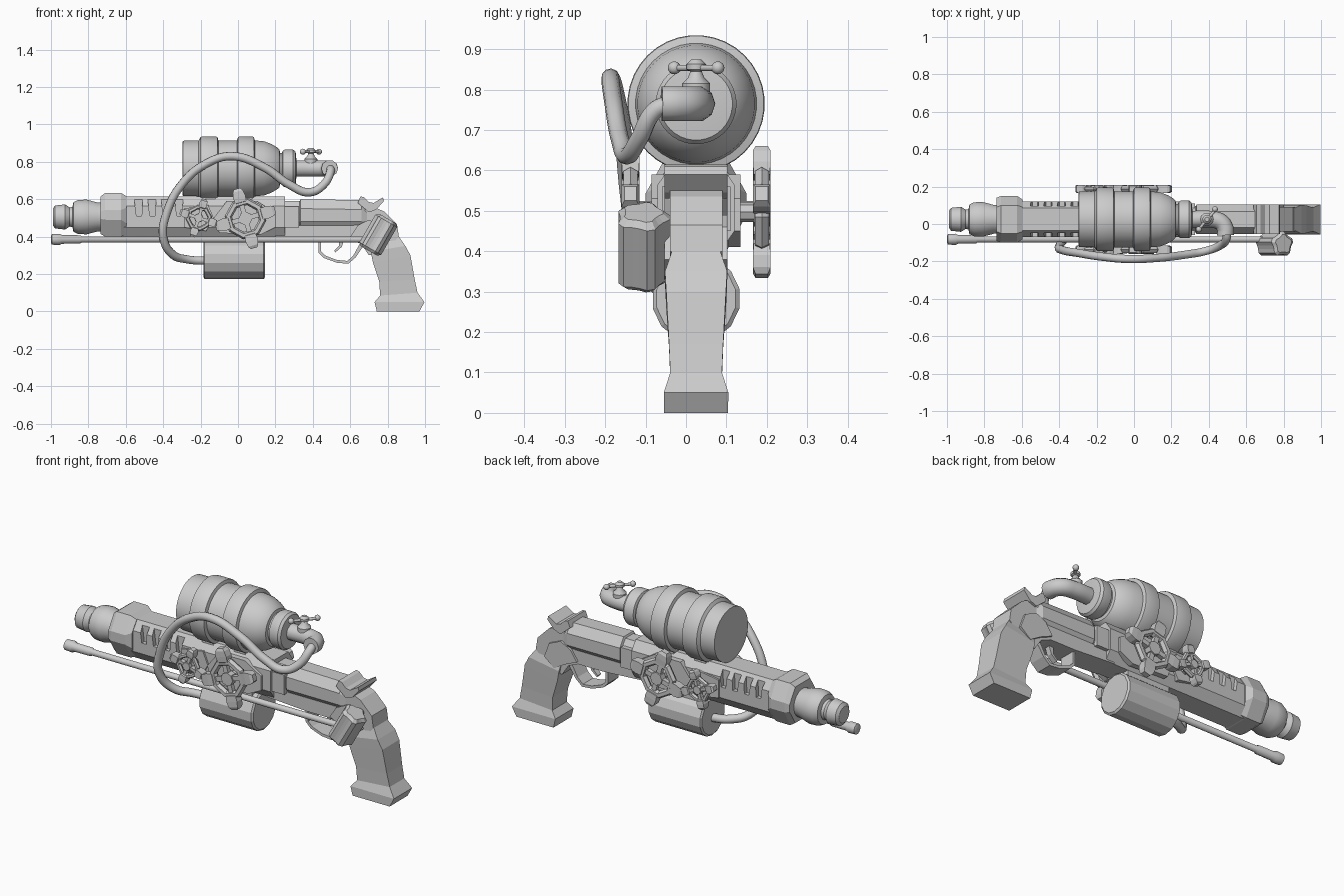
import bpy, bmesh
from math import sin, cos, pi, radians

if "Cube" in bpy.data.objects:
    bpy.data.objects.remove(bpy.data.objects["Cube"])

C = 0.025  # y of the symmetry plane of the gun


def loft(name, rings, smooth=0):
    """Skin a closed solid through rings of equal point count."""
    bm = bmesh.new()
    vs = [[bm.verts.new(p) for p in r] for r in rings]
    n = len(vs[0])
    for a, b in zip(vs, vs[1:]):
        for i in range(n):
            j = (i + 1) % n
            bm.faces.new((a[i], a[j], b[j], b[i]))
    bm.faces.new(vs[0])
    bm.faces.new(vs[-1])
    bmesh.ops.recalc_face_normals(bm, faces=bm.faces)
    me = bpy.data.meshes.new(name)
    bm.to_mesh(me)
    bm.free()
    ob = bpy.data.objects.new(name, me)
    bpy.context.collection.objects.link(ob)
    if smooth:
        activate(ob)
        bpy.ops.object.shade_smooth_by_angle(angle=radians(smooth))
    return ob


def activate(ob):
    bpy.ops.object.select_all(action='DESELECT')
    ob.select_set(True)
    bpy.context.view_layer.objects.active = ob


def lathe(name, prof, y, z, n=32, smooth=35):
    """Turn (x, radius) pairs about an x-directed axis."""
    return loft(name, [[(x, y + r * cos(2 * pi * (i + .5) / n), z + r * sin(2 * pi * (i + .5) / n))
                        for i in range(n)] for x, r in prof], smooth)


def plate(name, prof, y0, y1):
    """Extrude an (x, z) outline across y."""
    return loft(name, [[(x, y, z) for x, z in prof] for y in (y0, y1)])


def octa(x, w, z0, z1, cy, cz):
    """Chamfered rectangle section at x."""
    h = [(w - cy, z0), (w, z0 + cz), (w, z1 - cz), (w - cy, z1)]
    return [(x, C + a, b) for a, b in h] + [(x, C - a, b) for a, b in reversed(h)]


def tube(name, pts, r):
    cu = bpy.data.curves.new(name, 'CURVE')
    cu.dimensions = '3D'
    cu.bevel_depth, cu.bevel_resolution, cu.resolution_u = r, 3, 8
    cu.use_fill_caps = True
    sp = cu.splines.new('BEZIER')
    sp.bezier_points.add(len(pts) - 1)
    for bp, p in zip(sp.bezier_points, pts):
        bp.co = p
        bp.handle_left_type = bp.handle_right_type = 'AUTO'
    ob = bpy.data.objects.new(name, cu)
    bpy.context.collection.objects.link(ob)
    activate(ob)
    bpy.ops.object.convert(target='MESH')
    bpy.ops.object.shade_smooth_by_angle(angle=radians(40))
    return ob


def join(name, obs):
    activate(obs[0])
    for o in obs:
        o.select_set(True)
    bpy.ops.object.join()
    obs[0].name = name
    return obs[0]


# barrel housing with slanted vents cut into both sides
barrel = loft("barrel_housing", [octa(x, .095, .4, .615, .035, .05) for x in (-.62, .25)])
cuts = []
for k in range(4):
    x = -.555 + k * .072
    for s in (-1, 1):
        o = [(x, .6), (x + .045, .6), (x + .04, .51), (x + .012, .51)]
        cuts.append(plate("vent", o, C + s * .072, C + s * .13))
cutter = join("vent_cutter", cuts)
cutter.hide_render = True
m = barrel.modifiers.new("vents", 'BOOLEAN')
m.operation, m.object = 'DIFFERENCE', cutter
activate(barrel)
bpy.ops.object.modifier_apply(modifier=m.name)
bpy.data.objects.remove(cutter)

# muzzle block and nozzle
loft("muzzle_block", [octa(-.735, .115, .415, .615, .05, .08), octa(-.71, .125, .4, .633, .05, .09),
                      octa(-.625, .125, .4, .633, .05, .09), octa(-.595, .105, .41, .615, .04, .06)])
lathe("nozzle", [(-.99, .045), (-.978, .062), (-.925, .068), (-.9, .052), (-.885, .055), (-.88, .08),
                 (-.855, .092), (-.81, .094), (-.75, .078), (-.72, .078)], C, .505, 20)

# tank with raised bands, collar
lathe("tank", [(-.297, .13), (-.295, .148), (-.21, .15), (-.2, .168), (-.193, .17), (-.117, .17), (-.11, .168),
               (-.105, .15), (-.005, .15), (0, .168), (.007, .17), (.078, .17), (.085, .168), (.09, .15),
               (.14, .145), (.18, .13), (.21, .112), (.222, .1), (.225, .083), (.235, .083), (.24, .096),
               (.25, .1), (.295, .1), (.308, .09), (.312, .05)], C, .765, 36)
for x in (-.155, .042):
    loft("tank_saddle", [octa(x + d, .07, .58, .66, .01, .01) for d in (-.035, .035)])

# outlet elbow, hose and lower canister
Z = .765
tube("outlet_elbow", [(.3, C, Z), (.41, C, Z), (.465, .01, Z), (.488, -.025, Z), (.49, -.06, Z)], .045)
tube("hose", [(.492, -.04, .765), (.495, -.075, .75), (.46, -.115, .68), (.38, -.145, .637), (.28, -.163, .675),
              (.14, -.18, .77), (-.03, -.187, .83), (-.17, -.175, .79), (-.3, -.155, .68), (-.38, -.14, .53),
              (-.4, -.12, .4), (-.35, -.06, .305), (-.27, 0, .278), (-.16, C, .27)], .0225)
lathe("lower_canister", [(-.185, .1), (-.178, .11), (.137, .11), (.145, .1)], C, .283, 14, 0)
loft("canister_mount", [octa(x, .06, .36, .42, .01, .01) for x in (-.15, .11)])

# tap on the outlet pipe
tap = [loft("tap", [[(.39 + r * cos(i * pi / 6), C + r * sin(i * pi / 6), z) for i in range(12)]
                    for z, r in ((.79, .035), (.815, .035), (.83, .02), (.845, .014), (.85, .024),
                                 (.863, .024), (.875, .012))], 40),
       tube("bar", [(.345, -.03, .854), (.435, .075, .854)], .008)]
for s in (-1, 1):
    bpy.ops.mesh.primitive_uv_sphere_add(segments=12, ring_count=8, radius=.016,
                                         location=(.39 + s * .043, C + s * .054, .854))
    tap.append(bpy.context.object)
    bpy.ops.object.shade_smooth()
join("tap_handle", tap)


def wheel(name, cx, cz, y, k, rot, s):
    """Four-lugged hand wheel with ring, spokes, hub and stem."""
    bpy.ops.mesh.primitive_torus_add(location=(cx, y, cz), rotation=(pi / 2, radians(22.5 - rot), 0),
                                     major_segments=8, minor_segments=6,
                                     major_radius=.092 * k, minor_radius=.02 * k)
    parts = [bpy.context.object]
    for q in range(4):
        a = radians(rot + 90 * q)
        rings = []
        for r, w, t in ((.01, .013, .012), (.085, .013, .012), (.09, .03, .02), (.12, .034, .022),
                        (.15, .028, .022), (.165, .018, .015)):
            rings.append([(cx + k * (r * cos(a) - u * w * sin(a)), y + v * t,
                           cz + k * (r * sin(a) + u * w * cos(a)))
                          for u, v in ((-1, -1), (1, -1), (1, 1), (-1, 1))])
        parts.append(loft("lug", rings))
    for r, y0, y1 in ((.036 * k, y - .019, y + .019), (.025, C + s * .08, y)):
        parts.append(loft("hub", [[(cx + r * cos(i * pi / 4), yy, cz + r * sin(i * pi / 4))
                                   for i in range(8)] for yy in (y0, y1)]))
    join(name, parts)


# hand wheels and side plates on both sides
for s in (-1, 1):
    y = C + s * .1625
    wheel("large_wheel", .04, .497, y, 1, 16, s)
    wheel("small_wheel", -.21, .5, y, .64, -18, s)
    plate("side_plate", [(-.1, .42), (-.13, .5), (-.06, .59), (.1, .59), (.2, .53), (.2, .45), (.12, .41)],
          C + s * .08, C + s * .11)
    plate("small_side_plate", [(-.29, .45), (-.29, .55), (-.16, .57), (-.13, .5), (-.17, .43)],
          C + s * .08, C + s * .105)

# side rod and the ribbed pack at its rear end
lathe("side_rod", [(-1, .018), (-.995, .029), (-.955, .031), (-.94, .024), (-.845, .023), (-.835, .017),
                   (.7, .017)], -.082, .385, 12)
pack = loft("ribbed_pack", [[(f * (.068 if i % 4 < 2 else .057) * cos((i + .5) * pi / 10),
                              f * (.068 if i % 4 < 2 else .057) * sin((i + .5) * pi / 10), z)
                             for i in range(20)]
                            for z, f in ((-.1, .75), (-.085, 1), (.085, 1), (.1, .75))])
pack.location = (.75, -.107, .41)
pack.rotation_euler = (0, radians(30), 0)

# receiver: upper body, cover plates, frame, rear sight horns
loft("receiver_top", [octa(x, w, .43, z, .035, .05) for x, w, z in
                      ((.23, .07, .59), (.33, .07, .59), (.335, .078, .6), (.66, .078, .595), (.7, .06, .57))])
for s in (-1, 1):
    plate("receiver_cover", [(.25, .45), (.25, .56), (.325, .56), (.325, .45)], C + s * .06, C + s * .085)
plate("lower_frame", [(.2, .4), (.2, .46), (.62, .46), (.7, .57), (.78, .535), (.85, .465), (.86, .4),
                      (.8, .33), (.7, .3), (.66, .36), (.6, .385), (.45, .385)], C - .065, C + .065)
plate("rear_sight", [(.64, .58), (.655, .615), (.675, .61), (.7, .585), (.725, .58), (.775, .61), (.78, .59),
                     (.74, .545), (.7, .53)], C - .078, C + .078)
for s in (-1, 1):
    plate("frame_cheek", [(.6, .4), (.64, .46), (.7, .49), (.77, .46), (.8, .38), (.74, .33), (.67, .37)],
          C + s * .05, C + s * .078)

# trigger guard and trigger
outer = [(.43, .39), (.43, .315), (.46, .285), (.53, .26), (.59, .255), (.63, .29), (.67, .35)]
inner = [(.65, .36), (.617, .3), (.585, .27), (.53, .275), (.47, .297), (.445, .32), (.445, .39)]
plate("trigger_guard", outer + inner, C - .045, C + .045)
plate("trigger", [(.54, .39), (.57, .39), (.555, .345), (.52, .315), (.515, .325), (.54, .35)], C - .015, C + .015)

# grip with flared foot
loft("grip", [[(x0, C - w, z), (x1, C - w, z + d), (x1, C + w, z + d), (x0, C + w, z)]
              for x0, x1, z, d, w in ((.742, .97, 0, 0, .079), (.73, .997, .05, 0, .08), (.76, .96, .085, .015, .064),
                                      (.755, .945, .16, .01, .067), (.722, .922, .26, .04, .074),
                                      (.71, .895, .32, .03, .077), (.7, .86, .38, .02, .06))])
